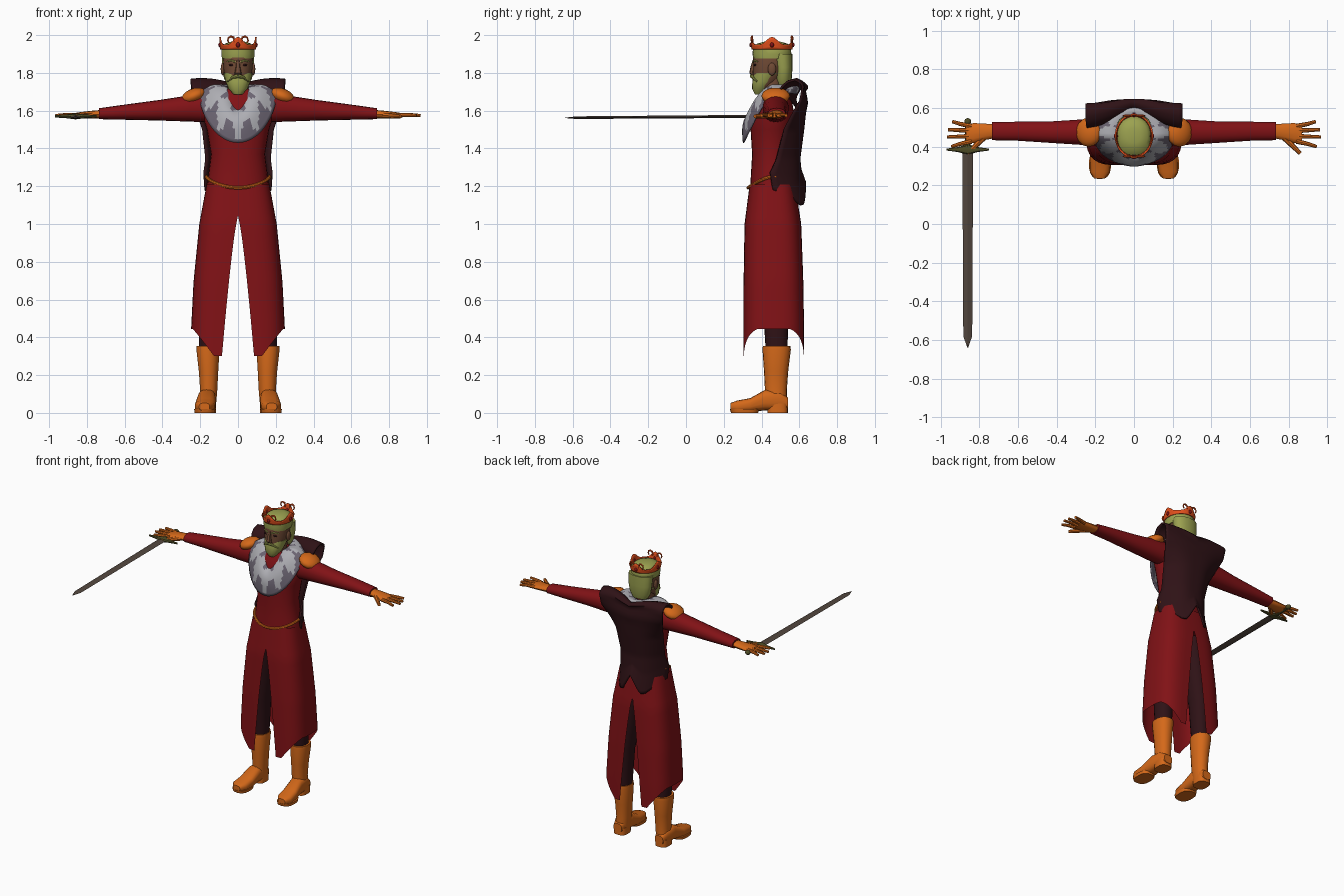
import bpy, bmesh
from math import sin, cos, pi, radians
from mathutils import Vector

cube = bpy.data.objects.get("Cube")
if cube:
    bpy.data.objects.remove(cube)


def material(name, r, g, b):
    m = bpy.data.materials.new(name)
    m.use_nodes = True
    m.diffuse_color = (r, g, b, 1)
    node = next(n for n in m.node_tree.nodes if n.type == 'BSDF_PRINCIPLED')
    node.inputs["Base Color"].default_value = (r, g, b, 1)
    node.inputs["Roughness"].default_value = 0.9
    return m


RED = material("deep_red", 0.22, 0.006, 0.008)
ORANGE = material("orange_leather", 0.66, 0.14, 0.01)
MAROON = material("dark_maroon", 0.028, 0.006, 0.008)
HAIR = material("straw_green", 0.33, 0.36, 0.08)
SKIN = material("brown_skin", 0.16, 0.068, 0.035)
STEEL = material("dull_steel", 0.085, 0.062, 0.048)
CROWN = material("fiery_orange", 0.78, 0.08, 0.012)
FUR = material("pale_fur", 0.42, 0.42, 0.45)
FUR_SHADE = material("grey_fur", 0.15, 0.13, 0.17)
OLIVE = material("olive_metal", 0.08, 0.075, 0.02)


def finish(name, bm, mats, mirror=False, thick=0, angle=40):
    bmesh.ops.recalc_face_normals(bm, faces=bm.faces)
    me = bpy.data.meshes.new(name)
    bm.to_mesh(me)
    bm.free()
    for m in mats:
        me.materials.append(m)
    me.shade_smooth()
    me.set_sharp_from_angle(angle=radians(angle))
    ob = bpy.data.objects.new(name, me)
    bpy.context.scene.collection.objects.link(ob)
    if thick:
        s = ob.modifiers.new("thickness", 'SOLIDIFY')
        s.thickness, s.offset = thick, 0
    if mirror:
        ob.modifiers.new("mirror", 'MIRROR')
    return ob


def sheet(name, cols, rows, fn, mats, closed=False, caps=False, rule=None, **kw):
    """Surface grid; fn(u, v) gives a point for u, v in 0..1."""
    bm = bmesh.new()
    n = cols if closed else cols + 1
    g = [[bm.verts.new(fn(i / cols, j / rows)) for i in range(n)] for j in range(rows + 1)]
    for j in range(rows):
        for i in range(cols):
            k = (i + 1) % n
            f = bm.faces.new((g[j][i], g[j][k], g[j + 1][k], g[j + 1][i]))
            if rule:
                f.material_index = rule((i + .5) / cols, (j + .5) / rows)
    if caps:
        bm.faces.new(g[0])
        bm.faces.new(g[-1])
    return finish(name, bm, mats, **kw)


def power(c, p):
    return abs(c) ** (2 / p) * (1 if c >= 0 else -1)


def loft(name, secs, mat, axis='z', n=18, p=2.2, caps=True, **kw):
    """Rounded sections (t, centre u, centre v, radius u, radius v) along an axis."""
    def fn(u, v):
        t, cu, cv, ru, rv = secs[round(v * (len(secs) - 1))]
        a, b = cu + ru * power(sin(2 * pi * u), p), cv + rv * power(cos(2 * pi * u), p)
        return {'x': (t, a, b), 'y': (a, t, b), 'z': (a, b, t)}[axis]
    return sheet(name, n, len(secs) - 1, fn, [mat], closed=True, caps=caps, **kw)


def ball(name, at, size, mat, tilt=0):
    bm = bmesh.new()
    bmesh.ops.create_uvsphere(bm, u_segments=14, v_segments=8, radius=1)
    ob = finish(name, bm, [mat])
    ob.location, ob.scale, ob.rotation_euler = at, size, (0, tilt, 0)
    return ob


def tube(name, pts, r, mat, tip=1.0, mirror=False):
    """Round tapering rod along a path."""
    pts = [Vector(q) for q in pts]
    bm, rings, n = bmesh.new(), [], 8
    for i, q in enumerate(pts):
        d = (pts[min(i + 1, len(pts) - 1)] - pts[max(i - 1, 0)]).normalized()
        side = d.cross(Vector((0, 0, 1)) if abs(d.z) < .9 else Vector((0, 1, 0))).normalized()
        up = side.cross(d)
        rad = r * (1 + (tip - 1) * i / (len(pts) - 1))
        rings.append([bm.verts.new(q + rad * (side * cos(2 * pi * k / n) + up * sin(2 * pi * k / n)))
                      for k in range(n)])
    for a, b in zip(rings, rings[1:]):
        for k in range(n):
            bm.faces.new((a[k], a[(k + 1) % n], b[(k + 1) % n], b[k]))
    bm.faces.new(rings[0])
    bm.faces.new(rings[-1])
    return finish(name, bm, [mat], mirror=mirror)


def lerp(x, table):
    """Piecewise linear lookup; rows are (key, values...), keys rising."""
    for a, b in zip(table, table[1:]):
        if x <= b[0]:
            f = max(0, (x - a[0]) / (b[0] - a[0]))
            return [p + (q - p) * f for p, q in zip(a[1:], b[1:])]
    return table[-1][1:]


# Tunic body and sleeves
loft("tunic", [(1.15, 0, .46, .172, .122), (1.25, 0, .455, .158, .112), (1.37, 0, .455, .143, .105),
               (1.5, 0, .455, .165, .113), (1.58, 0, .458, .19, .115), (1.66, 0, .465, .185, .095),
               (1.715, 0, .47, .1, .065)], RED, n=28)
loft("sleeve", [(.13, .475, 1.615, .07, .078), (.25, .475, 1.612, .068, .07), (.42, .475, 1.602, .057, .054),
                (.6, .48, 1.592, .05, .04), (.735, .48, 1.584, .047, .029)], RED, 'x', mirror=True)

# Long skirt, open at front and back with pointed hem corners
SKIRT = [(.3, .465, .25, .16), (.45, .465, .248, .16), (.7, .463, .235, .158),
         (1.0, .46, .205, .15), (1.21, .457, .166, .12)]


def skirt(u, v):
    sx, cy = power(sin(pi * u), 3), power(cos(pi * u), 3)
    hem = .3 + .145 * min(1, max(0, (sx - .25) / .7))
    z = 1.21 + (hem - 1.21) * v
    yc, rx, ry = lerp(z, SKIRT)
    slit = .085 * (max(0, 1.04 - z) / .74) ** .75
    return slit + (rx - slit) * sx, yc - ry * cy, z


sheet("skirt", 24, 22, skirt, [RED], mirror=True)

# Belt dipping at the front
belt = [radians(a) for a in range(-100, 101, 10)]
tube("belt", [(.168 * sin(a), .455 - .126 * cos(a), 1.25 - .058 * max(0, cos(a)) ** 1.5) for a in belt],
     .009, ORANGE)

# Trousers and boots
loft("trouser_leg", [(.3, .155, .48, .05, .056), (.6, .15, .475, .062, .07), (1.05, .085, .46, .08, .095)],
     MAROON, mirror=True)
loft("boot_shaft", [(.03, .163, .48, .046, .056), (.12, .155, .476, .046, .058), (.22, .156, .477, .052, .064),
                    (.335, .159, .48, .062, .075), (.355, .159, .48, .06, .073)], ORANGE, mirror=True)
loft("boot_foot", [(.54, .163, .05, .032, .03), (.5, .163, .065, .046, .05), (.42, .166, .068, .047, .055),
                   (.34, .172, .042, .054, .036), (.27, .177, .034, .052, .031), (.235, .178, .032, .028, .02)],
     ORANGE, 'y', p=2.8, mirror=True)
loft("boot_heel", [(0, .163, .485, .046, .054), (.05, .163, .485, .046, .054)], ORANGE, p=3, mirror=True)
loft("boot_sole", [(0, .176, .31, .054, .072), (.02, .176, .31, .057, .078)], ORANGE, p=2.6, mirror=True)

# Hands with spread fingers
loft("palm", [(.72, .48, 1.582, .036, .022), (.77, .477, 1.579, .042, .021), (.83, .47, 1.576, .052, .017),
              (.868, .467, 1.575, .045, .012)], ORANGE, 'x', n=12, mirror=True)
for finger, y0, x1, y1 in (("index", .428, .945, .4), ("middle", .454, .967, .45),
                           ("ring", .482, .962, .488), ("little", .506, .94, .53)):
    tube(finger + "_finger", [(.84, y0, 1.576), (.9, (y0 + y1) / 2, 1.578), (x1, y1, 1.574)], .013, ORANGE, .65,
         mirror=True)
tube("thumb", [(.77, .455, 1.576), (.82, .405, 1.572), (.86, .365, 1.57)], .017, ORANGE, .6, mirror=True)

# Shoulder pads
for s, side in ((1, "left"), (-1, "right")):
    ball(side + "_shoulder_pad", (s * .235, .475, 1.677), (.07, .076, .04), ORANGE, s * radians(22))


# Fur ruff round the neck, pointed at the chest
def ruff(u, v):
    a = 2 * pi * u
    f = max(0, cos(a))
    b = sin(pi * v)
    inner = Vector((.062 * sin(a), .46 - .085 * cos(a), 1.725 - .11 * f ** 3))
    outer = Vector((.205 * sin(a), .455 - (.15 if cos(a) > 0 else .13) * cos(a), 1.69 - .26 * f ** 1.2))
    return inner.lerp(outer, v) + Vector((0, -.03 * b * cos(a), .025 * b))


sheet("fur_ruff", 72, 14, ruff, [FUR, FUR_SHADE], closed=True, thick=.008,
      rule=lambda u, v: int(abs(v - .42) > .3 + .2 * cos(2 * pi * u * 11) + .06 * cos(2 * pi * u * 24)))

# Cape rolled over the shoulders: (position, y, z, half width, wrap forward)
CAPE = [(0, .5, 1.69, .23, 0), (.06, .5, 1.735, .245, 0), (.12, .535, 1.765, .25, 0), (.18, .58, 1.775, .25, 0),
        (.24, .62, 1.745, .25, 0), (.32, .637, 1.66, .24, .03), (.5, .62, 1.5, .185, .1),
        (.68, .6, 1.35, .168, .12), (.85, .605, 1.23, .178, .16), (1, .63, 1.1, .172, .17)]


def cape(u, v):
    w = 2 * u - 1
    a = abs(w)
    y, z, half, wrap = lerp(v, CAPE)
    top = max(0, 1 - v / .4)
    y += .09 * top * (1 - a) ** 1.2 * (1 if v < .24 else .2)
    z -= .08 * top * (1 - a) ** 2 + .02 * top * a ** 3
    low = max(0, (v - .7) / .3)
    z += low * (.12 * max(0, 1 - a / .4) + .08 * max(0, (a - .55) / .45))
    return half * w, min(y, .64) - wrap * a ** 3, z


sheet("cape", 28, 40, cape, [MAROON], thick=.012, angle=60)

# Neck, head and face
loft("neck", [(1.58, 0, .42, .075, .065), (1.66, 0, .44, .06, .06), (1.77, 0, .46, .055, .058)], SKIN)
loft("head", [(1.7, 0, .4, .035, .03), (1.73, 0, .415, .055, .055), (1.77, 0, .43, .068, .075),
              (1.82, 0, .445, .077, .09), (1.88, 0, .45, .08, .095), (1.94, 0, .455, .07, .085)], SKIN)
loft("nose", [(1.79, 0, .357, .02, .012), (1.8, 0, .351, .018, .016), (1.835, 0, .354, .011, .012),
              (1.87, 0, .362, .008, .008)], SKIN, n=8)
for s, side in ((1, "left"), (-1, "right")):
    ball(side + "_ear", (s * .08, .455, 1.82), (.012, .022, .034), SKIN)
    ball(side + "_eye", (s * .034, .366, 1.842), (.016, .008, .006), MAROON)
    tube(side + "_eyebrow", [(s * .014, .358, 1.858), (s * .035, .361, 1.866), (s * .058, .378, 1.86)], .006, HAIR, .6)
    tube(side + "_moustache", [(0, .348, 1.784), (s * .03, .353, 1.776), (s * .056, .375, 1.755)], .011, HAIR, .4)

# Hair and beard
loft("beard", [(1.685, 0, .385, .022, .02), (1.715, 0, .395, .05, .045), (1.755, 0, .413, .066, .062),
               (1.8, 0, .436, .077, .078)], HAIR)
loft("hair_cap", [(1.875, 0, .455, .086, .098), (1.9, 0, .455, .089, .103), (1.935, 0, .455, .088, .1),
                  (1.955, 0, .457, .07, .08), (1.966, 0, .457, .035, .04)], HAIR)
loft("back_hair", [(1.735, 0, .515, .055, .035), (1.77, 0, .515, .075, .045), (1.83, 0, .516, .086, .048),
                   (1.9, 0, .508, .087, .056)], HAIR)


# Crown with flame points, scrolls and jewels
def crown(u, v):
    a = 2 * pi * u
    top = 1.95 + .04 * abs(cos(2 * a)) ** 4
    flare = 1 + .06 * v
    return .09 * flare * sin(a), .455 - .104 * flare * cos(a), 1.925 + (top - 1.925) * v


sheet("crown", 64, 4, crown, [CROWN], closed=True, thick=.008)
for end, y in (("front", .35), ("back", .56)):
    for s, side in ((1, "left"), (-1, "right")):
        curl = [(s * (.036 + .018 * cos(t)), y, 1.974 + .019 * sin(t)) for t in (3.9, 3.1, 2.3, 1.5, .7, -.1, -.9)]
        tube(f"{end}_{side}_crown_scroll", curl, .007, CROWN, .6)
for i in range(4):
    a = i * pi / 2
    ball("crown_jewel", (.094 * sin(a), .455 - .109 * cos(a), 1.948), (.011, .011, .013), RED)

# Sword held in the right hand
loft("sword_blade", [(.39, -.86, 1.57, .028, .008), (-.58, -.86, 1.563, .023, .007),
                     (-.64, -.86, 1.562, .002, .001)], STEEL, 'y', n=4, p=2, angle=10)
loft("sword_guard", [(-.97, .385, 1.57, .005, .006), (-.91, .385, 1.57, .013, .01), (-.86, .385, 1.57, .028, .016),
                     (-.81, .385, 1.57, .013, .01), (-.75, .385, 1.57, .005, .006)], OLIVE, 'x', n=8, p=2)
tube("sword_grip", [(-.86, .385, 1.57), (-.86, .52, 1.572)], .013, OLIVE)
ball("sword_pommel", (-.86, .53, 1.572), (.018, .018, .016), OLIVE)
